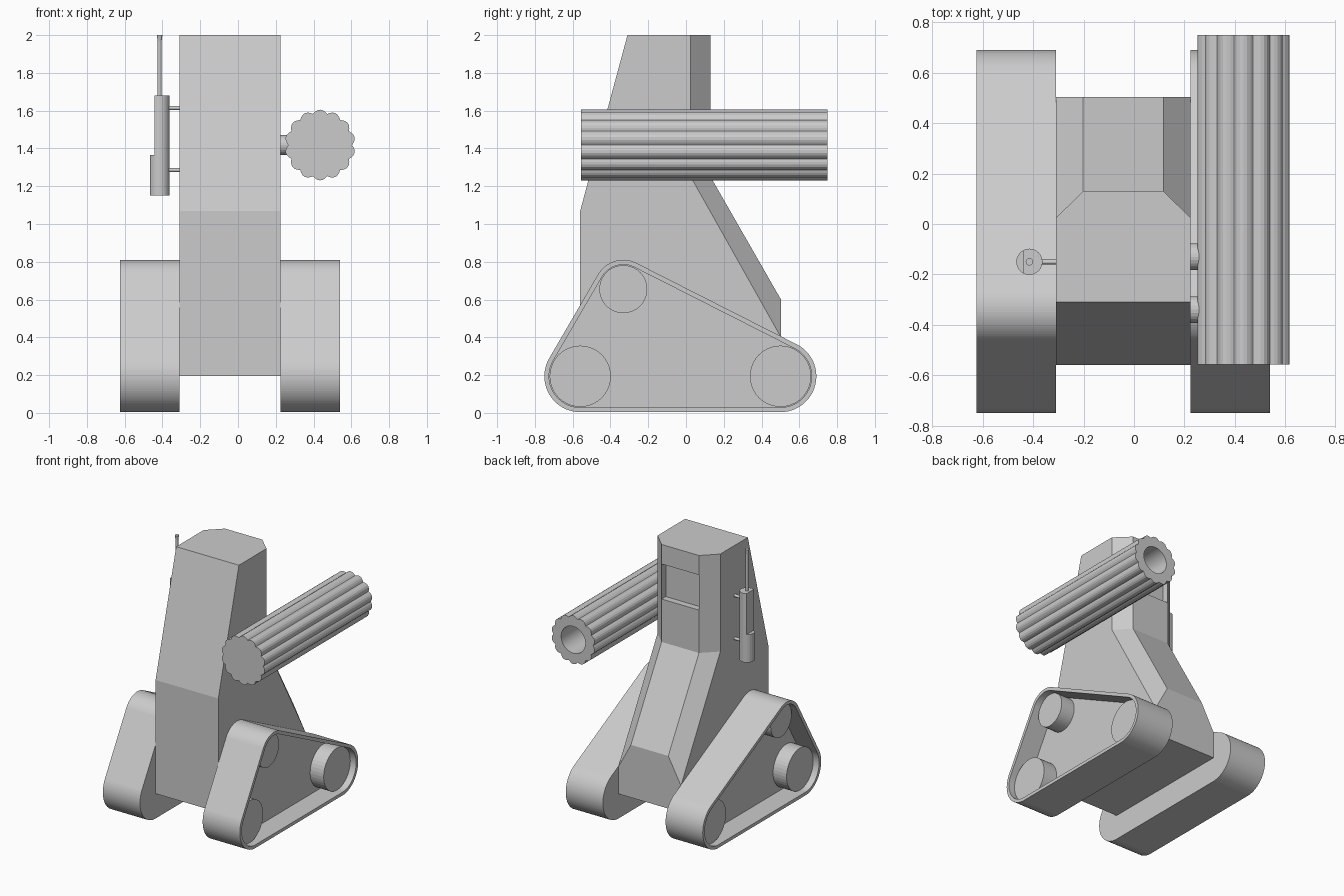
import bpy, bmesh, math
from mathutils import Vector

if "Cube" in bpy.data.objects:
    bpy.data.objects.remove(bpy.data.objects["Cube"])

CX = -0.0425  # symmetry plane of hull and tracks


def loft(name, rings):
    """Skin a list of equally sized point rings and cap both ends."""
    bm = bmesh.new()
    vs = [[bm.verts.new(p) for p in ring] for ring in rings]
    n = len(vs[0])
    for a, b in zip(vs, vs[1:]):
        for i in range(n):
            j = (i + 1) % n
            bm.faces.new((a[i], a[j], b[j], b[i]))
    bm.faces.new(vs[0])
    bm.faces.new(vs[-1])
    bmesh.ops.recalc_face_normals(bm, faces=bm.faces)
    me = bpy.data.meshes.new(name)
    bm.to_mesh(me)
    bm.free()
    ob = bpy.data.objects.new(name, me)
    bpy.context.collection.objects.link(ob)
    return ob


def rod(name, a, b, r, r2=None, n=24):
    """Cylinder or cone from point a to point b."""
    a, b = Vector(a), Vector(b)
    q = (b - a).to_track_quat('Z', 'Y')
    ang = [2 * math.pi * i / n for i in range(n)]
    ring = lambda c, rad: [c + q @ Vector((rad * math.cos(t), rad * math.sin(t), 0)) for t in ang]
    return loft(name, [ring(a, r), ring(b, r if r2 is None else r2)])


# Hull: six-sided sections given as (front, side, back corner) in (y, z)
HS, HB = 0.267, 0.159


def hull_ring(front, side, back):
    half = [(HS, *front), (HS, *side), (HB, *back)]
    return ([(CX + x, y, z) for x, y, z in half] +
            [(CX - x, y, z) for x, y, z in reversed(half)])


hull = loft("hull", [
    hull_ring((-0.56, 0.195), (0.503, 0.195), (0.503, 0.195)),
    hull_ring((-0.56, 1.07), (0.503, 0.40), (0.503, 0.60)),
    hull_ring((-0.512, 1.25), (0.025, 1.25), (0.13, 1.25)),
    hull_ring((-0.31, 2.0), (0.025, 2.0), (0.13, 2.0)),
])

# Window recess in the back of the hull
w = HB - 0.001
cutter = loft("window_cutter", [
    [(CX + sx * w, y, z) for sx, y in ((-1, 0.08), (1, 0.08), (1, 0.3), (-1, 0.3))]
    for z in (1.58, 1.85)])
mod = hull.modifiers.new("window", 'BOOLEAN')
mod.operation = 'DIFFERENCE'
mod.solver = 'EXACT'
mod.object = cutter
bpy.context.view_layer.objects.active = hull
bpy.ops.object.modifier_apply(modifier=mod.name)
bpy.data.objects.remove(cutter)

# Tracks: belt wrapped round three wheels, recessed on the outer side
WHEELS = [(-0.56, 0.194, 0.19), (0.5, 0.194, 0.19), (-0.332, 0.655, 0.155)]


def belt(x, inset):
    pts = []
    for i in range(90):
        c, s = math.cos(math.radians(4 * i)), math.sin(math.radians(4 * i))
        y, z, r = max(WHEELS, key=lambda k: k[0] * c + k[1] * s + k[2])
        pts.append((x, y + (r - inset) * c, z + (r - inset) * s))
    return pts


for side, label in ((1, "right"), (-1, "left")):
    at = lambda d: CX + side * d
    loft(label + "_track", [belt(at(0.267), 0), belt(at(0.583), 0),
                            belt(at(0.583), 0.025), belt(at(0.42), 0.025)])
    for k, (y, z, r) in enumerate(WHEELS):
        rod(f"{label}_wheel_{k + 1}", (at(0.41), y, z), (at(0.535), y, z), r - 0.028, n=40)

# Fluted barrel with a bore at the back end
BX, BZ, LOBES, SEG = 0.435, 1.418, 14, 6


def barrel_ring(y, bore=False):
    pts = []
    for i in range(LOBES * SEG):
        t = 2 * math.pi * i / (LOBES * SEG)
        r = 0.103 if bore else 0.169 + 0.018 * math.sin(math.pi * (i % SEG) / SEG)
        pts.append((BX + r * math.cos(t), y, BZ + r * math.sin(t)))
    return pts


loft("barrel", [barrel_ring(-0.557), barrel_ring(0.75),
                barrel_ring(0.75, True), barrel_ring(0.35, True)])
for k, y in enumerate((-0.13, -0.34)):
    rod(f"barrel_mount_{k + 1}", (0.21, y, BZ), (0.30, y, BZ), 0.053)

# Antenna unit on the left side
AX, AY, AR = -0.415, -0.15, 0.052
rod("antenna_base", (AX, AY, 1.15), (AX, AY, 1.365), AR)
cut = math.acos(-0.5)
arc = [-cut + 2 * cut * i / 16 for i in range(17)]
loft("antenna_housing", [[(AX + AR * math.cos(t), AY + AR * math.sin(t), z) for t in arc]
                         for z in (1.36, 1.68)])
rod("antenna_rod", (AX, AY, 1.67), (AX, AY, 1.98), 0.010, n=12)
rod("antenna_tip", (AX, AY, 1.965), (AX, AY, 2.0), 0.010, 0.015, n=12)
for k, z in enumerate((1.615, 1.285)):
    rod(f"antenna_pin_{k + 1}", (-0.38, AY, z), (-0.30, AY, z), 0.011, n=12)
